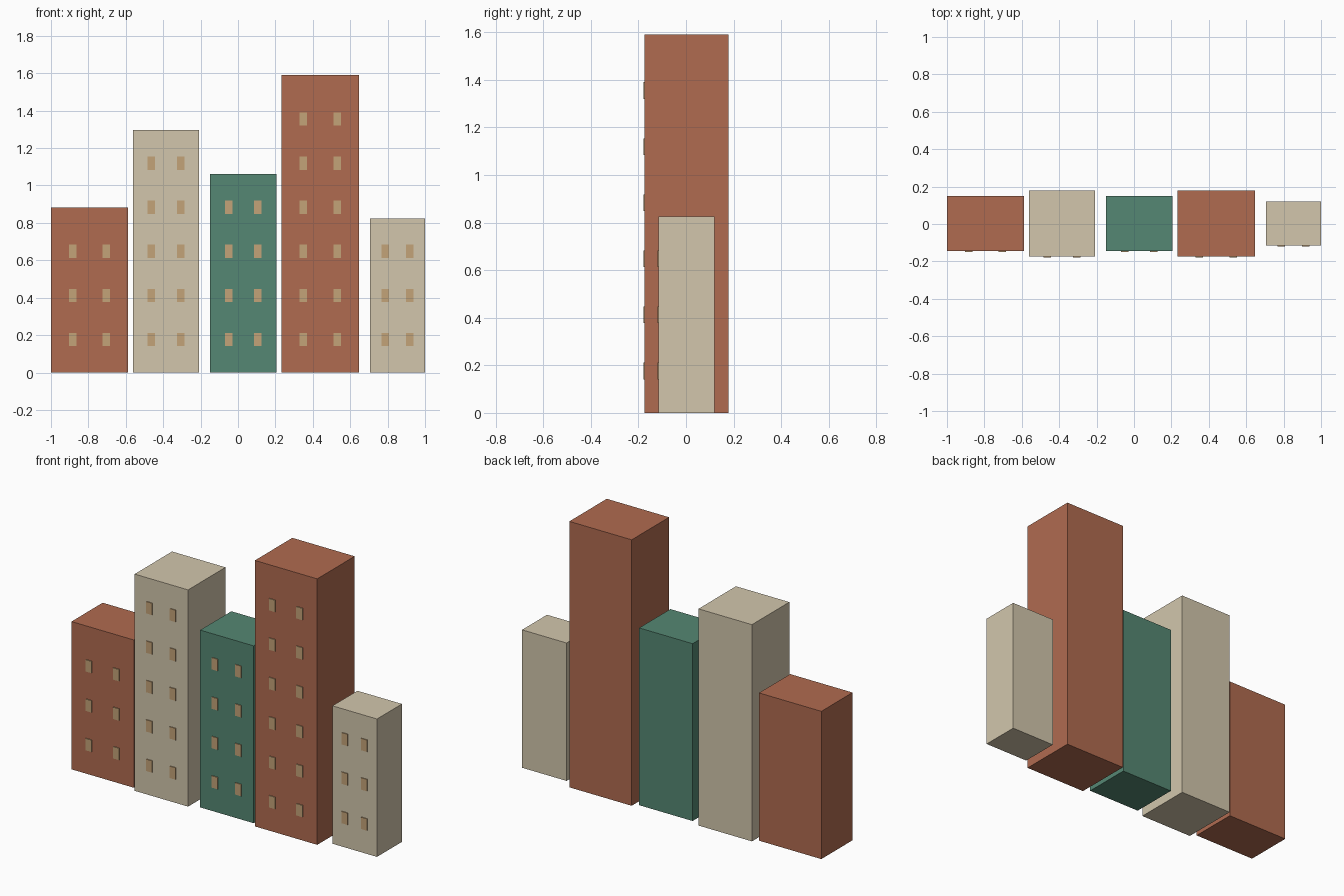
import bpy

cube = bpy.data.objects.get("Cube")
if cube:
    bpy.data.objects.remove(cube, do_unlink=True)

U = 0.0589        # building module
Y_MID = 0.0025    # the window plates stick out at the front
PLATE = 0.005


def srgb(*rgb):
    return tuple(((c / 255 + 0.055) / 1.055) ** 2.4 for c in rgb) + (1.0,)


def material(name, colour):
    mat = bpy.data.materials.new(name)
    mat.use_nodes = True
    mat.diffuse_color = colour
    mat.node_tree.nodes["Principled BSDF"].inputs["Base Color"].default_value = colour
    return mat


brick = material("brick red", srgb(176, 107, 80))
cream = material("cream stone", srgb(210, 198, 172))
green = material("sea green", srgb(85, 135, 115))
tan = material("window tan", srgb(196, 163, 120))


def box(name, centre, size, mat):
    bpy.ops.mesh.primitive_cube_add(size=1, location=centre)
    obj = bpy.context.object
    obj.name = name
    obj.scale = size
    bpy.ops.object.transform_apply(location=False, rotation=False, scale=True)
    obj.data.materials.append(mat)
    return obj


# name, centre x, width, depth, height (modules), window rows, colour
towers = [
    ("far_right_block", -0.794, 7, 5, 15, 3, brick),
    ("right_tower", -0.385, 6, 6, 22, 5, cream),
    ("middle_block", 0.028, 6, 5, 18, 4, green),
    ("left_tower", 0.44, 7, 6, 27, 6, brick),
    ("far_left_block", 0.853, 5, 4, 14, 3, cream),
]

for name, x, w, d, h, rows, mat in towers:
    w, d, h = w * U, d * U, h * U
    box(name, (x, Y_MID, h / 2), (w, d, h), mat)
    # two columns of thin window plates on the front
    for row in range(rows):
        for side, label in ((-1, "right"), (1, "left")):
            box(f"{name}_window_{label}_{row + 1}",
                (x + side * 0.22 * w, Y_MID - d / 2 - PLATE / 2, (3 + 4 * row) * U),
                (0.68 * U, PLATE, 1.2 * U), tan)
